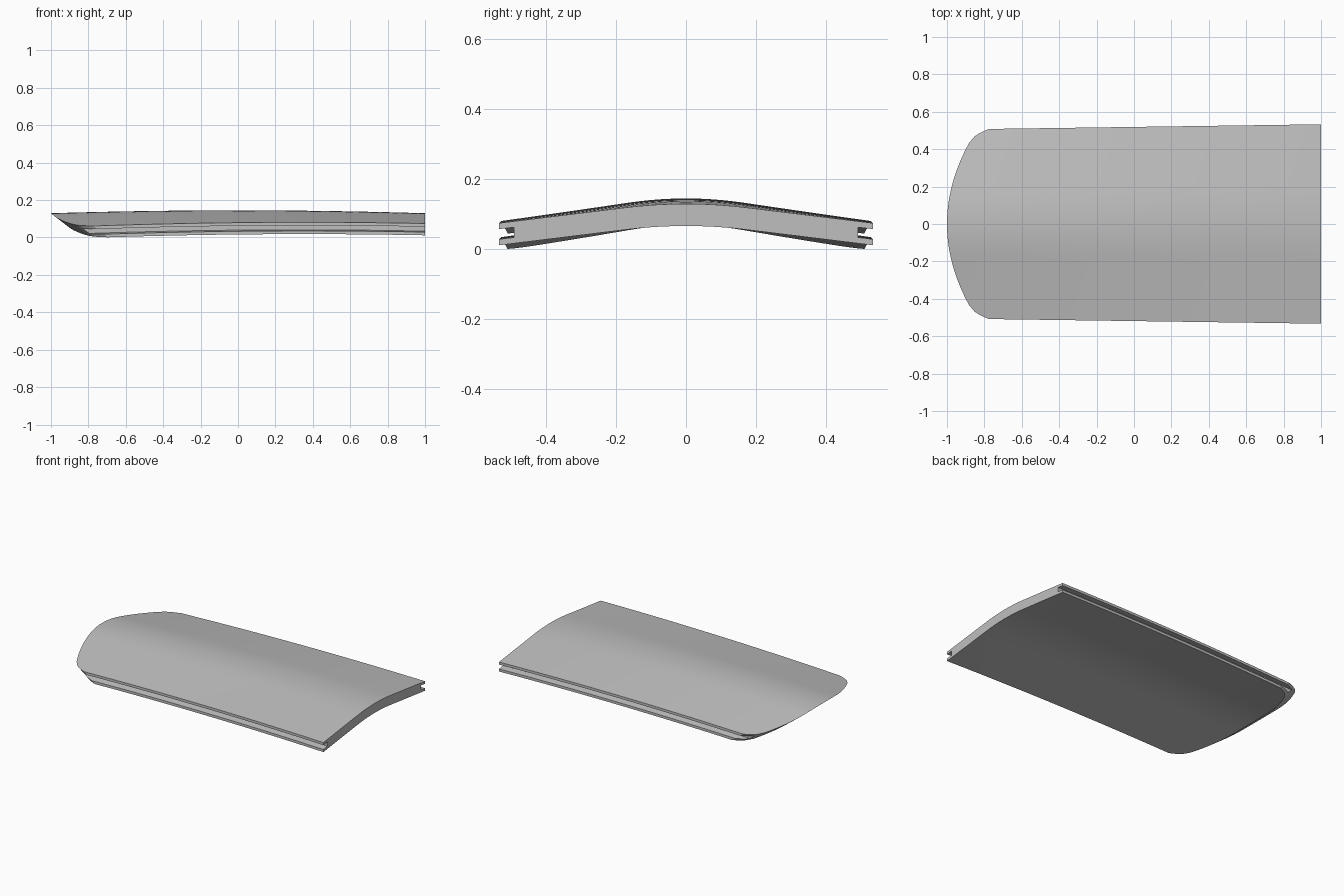
import bpy
import bmesh
import math

cube = bpy.data.objects.get("Cube")
if cube:
    bpy.data.objects.remove(cube, do_unlink=True)

# Plain grey material
grey = bpy.data.materials.new("light_grey")
grey.use_nodes = True
colour = (0.52, 0.52, 0.52, 1)
grey.diffuse_color = colour
grey.node_tree.nodes["Principled BSDF"].inputs["Base Color"].default_value = colour

# Cross-section grid: columns over the width, layers through the thickness
GROOVE = 0.92
half = [i * GROOVE / 14 for i in range(15)] + [0.94, 0.96, 0.975, 0.99, 1.0]
columns = [-u for u in reversed(half[1:])] + half
layers = [0, 0.27, 0.73, 1]
STATIONS = 24
THICKNESS = 0.063
UNDERCUT = 0.08


def sag(u):
    """Rounded crown running into straight slopes."""
    u, a, s = abs(u), 0.32, 1.19
    return s * u * u / (2 * a) if u < a else s * (u - a / 2)


def nose(u, depth):
    """Curved end outline with rounded corners, cut back underneath."""
    y = abs(u) * 0.507
    corner = max(0, (y - 0.42) / 0.087)
    return -1 + 0.625 * y * y + 0.065 * corner ** 3 + UNDERCUT * depth


def point(u, depth, t):
    start = nose(u, depth)
    x = start + (1 - start) * t
    y = u * (0.519 + 0.014 * x)
    z = 0.145 - 0.0155 * x * x - (0.066 - 0.011 * x) * sag(u) - THICKNESS * depth
    return x, y, z


def solid(i, j):
    """True for section cells that hold material; side grooves are empty."""
    if not (0 <= i < len(columns) - 1 and 0 <= j < len(layers) - 1):
        return False
    middle = abs(columns[i] + columns[i + 1]) / 2
    return j != 1 or middle < GROOVE


bm = bmesh.new()
verts = {}


def vert(i, j, k):
    if (i, j, k) not in verts:
        verts[i, j, k] = bm.verts.new(point(columns[i], layers[j], k / STATIONS))
    return verts[i, j, k]


# Arched panel: end caps per cell, long strips where a cell meets the outside
for i in range(len(columns) - 1):
    for j in range(len(layers) - 1):
        if not solid(i, j):
            continue
        for k in (0, STATIONS):
            bm.faces.new([vert(i, j, k), vert(i + 1, j, k),
                          vert(i + 1, j + 1, k), vert(i, j + 1, k)])
        borders = [((i, j - 1), (i, j), (i + 1, j)),
                   ((i, j + 1), (i, j + 1), (i + 1, j + 1)),
                   ((i - 1, j), (i, j), (i, j + 1)),
                   ((i + 1, j), (i + 1, j), (i + 1, j + 1))]
        for neighbour, a, b in borders:
            if not solid(*neighbour):
                for k in range(STATIONS):
                    bm.faces.new([vert(*a, k), vert(*b, k),
                                  vert(*b, k + 1), vert(*a, k + 1)])

bmesh.ops.recalc_face_normals(bm, faces=bm.faces)
mesh = bpy.data.meshes.new("arched_panel")
bm.to_mesh(mesh)
bm.free()
mesh.materials.append(grey)
panel = bpy.data.objects.new("arched_panel", mesh)
bpy.context.collection.objects.link(panel)

# Smooth crown, crisp lips
bpy.ops.object.select_all(action="DESELECT")
panel.select_set(True)
bpy.context.view_layer.objects.active = panel
bpy.ops.object.shade_smooth_by_angle(angle=math.radians(30))
